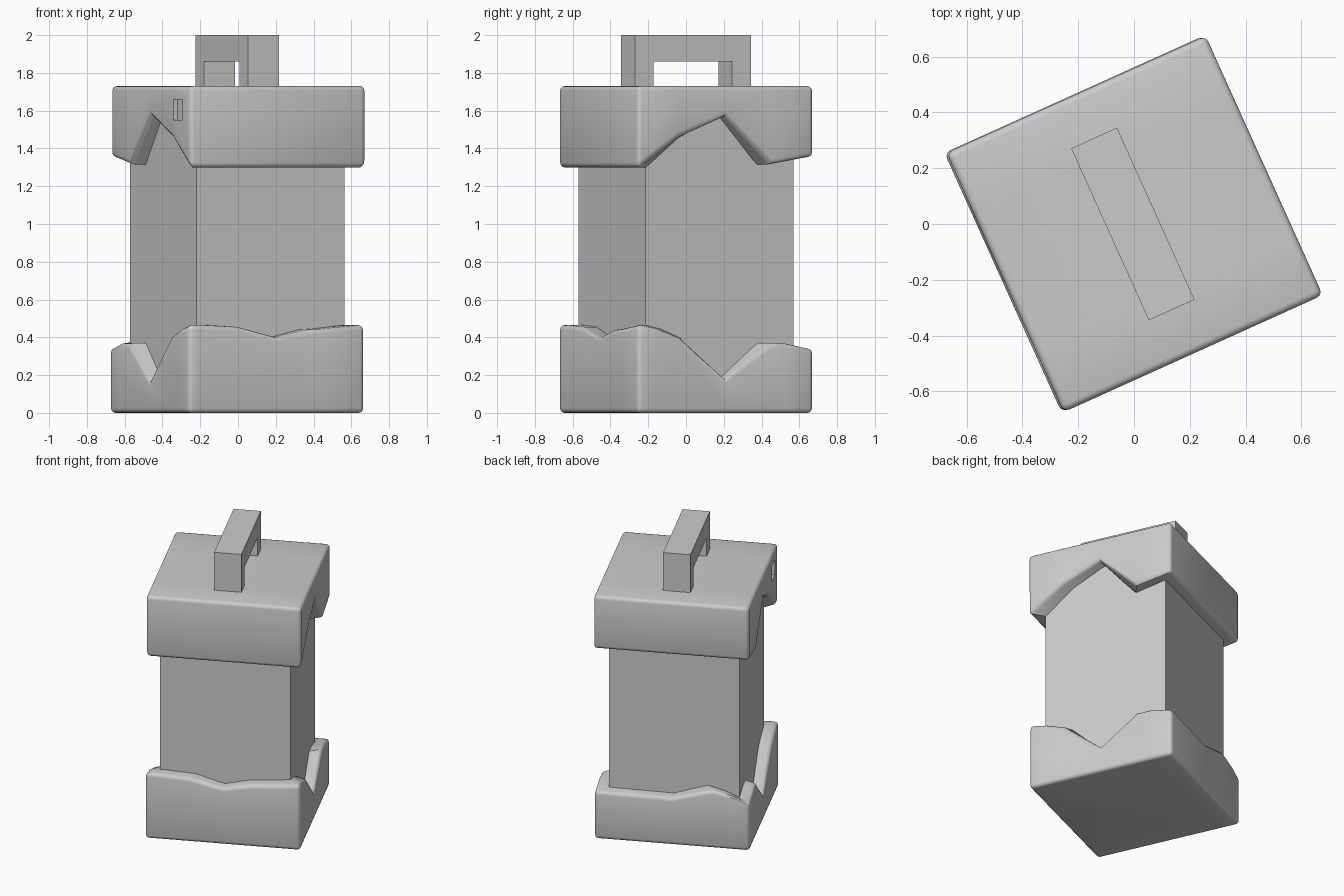
import bpy, bmesh, math
from mathutils import Vector, Matrix

if "Cube" in bpy.data.objects:
    bpy.data.objects.remove(bpy.data.objects["Cube"])

TURN = math.radians(24.3)   # the whole lantern is turned about z
H = 0.51                    # half width of lid and base
CORNERS = [(-H, -H), (H, -H), (H, H), (-H, H)]


def finish(name, bm, shift=0.0):
    bmesh.ops.recalc_face_normals(bm, faces=bm.faces)
    mesh = bpy.data.meshes.new(name)
    bm.to_mesh(mesh)
    bm.free()
    obj = bpy.data.objects.new(name, mesh)
    bpy.context.collection.objects.link(obj)
    obj.matrix_world = Matrix.Translation((shift, 0, 0)) @ Matrix.Rotation(TURN, 4, 'Z')
    return obj


def box(name, size, centre, shift=0.0):
    bm = bmesh.new()
    m = Matrix.Translation(centre) @ Matrix.Diagonal((*size, 1))
    bmesh.ops.create_cube(bm, size=1, matrix=m)
    return finish(name, bm, shift)


def jagged_cap(name, flat_z, sides, shift):
    """Square block: flat on one end, jagged rim (u, z per side) on the other."""
    bm = bmesh.new()
    weight = bm.edges.layers.float.new("bevel_weight_edge")
    pts, corner = [], []
    for i, side in enumerate(sides):
        a, b = Vector(CORNERS[i]), Vector(CORNERS[(i + 1) % 4])
        for u, z in side:
            p = a.lerp(b, u)
            pts.append((p.x, p.y, z))
            corner.append(u == 0)
    n = len(pts)
    rim = [bm.verts.new(p) for p in pts]
    flat = [bm.verts.new((x, y, flat_z)) for x, y, z in pts]
    inner = [bm.verts.new((x * 0.82, y * 0.82, z)) for x, y, z in pts]
    hub = bm.verts.new((0, 0, sum(p[2] for p in pts) / n))
    bm.faces.new(flat)
    for i in range(n):
        j = (i + 1) % n
        bm.faces.new((rim[i], rim[j], flat[j], flat[i]))
        bm.faces.new((rim[i], rim[j], inner[j], inner[i]))
        bm.faces.new((inner[i], inner[j], hub))
    for i in range(n):
        j = (i + 1) % n
        soft = [(rim[i], rim[j]), (flat[i], flat[j])]
        if corner[i]:
            soft.append((rim[i], flat[i]))
        for pair in soft:
            bm.edges.get(pair)[weight] = 1.0
    obj = finish(name, bm, shift)
    bev = obj.modifiers.new("bevel", 'BEVEL')
    bev.limit_method = 'WEIGHT'
    bev.width = 0.024
    bev.segments = 3
    return obj


def apply_and_smooth(obj):
    bpy.ops.object.select_all(action='DESELECT')
    obj.select_set(True)
    bpy.context.view_layer.objects.active = obj
    for m in list(obj.modifiers):
        bpy.ops.object.modifier_apply(modifier=m.name)
    bpy.ops.object.shade_smooth_by_angle(angle=math.radians(32))


# Plain square body
box("body", (0.86, 0.86, 1.5), (0, 0, 0.85), -0.004)

# Base with a broken upper rim: front, right, back, left
base = jagged_cap("base", 0.0, [
    [(0, .465), (.06, .465), (.275, .455), (.5, .40), (.69, .44), (.78, .445)],
    [(0, .465), (.1, .445), (.23, .40), (.5, .18), (.76, .37), (.85, .37)],
    [(0, .34), (.5, .335), (.76, .41), (.9, .38)],
    [(0, .34), (.13, .37), (.24, .37), (.5, .165), (.77, .40), (.9, .445)],
], -0.005)
apply_and_smooth(base)

# Lid with notches on the two sides
lid = jagged_cap("lid", 1.73, [
    [(0, 1.30)],
    [(0, 1.30), (.23, 1.46), (.5, 1.57), (.76, 1.315)],
    [(0, 1.355)],
    [(0, 1.355), (.24, 1.315), (.5, 1.575), (.77, 1.46)],
], 0.002)

# Small slot in the left side of the lid
cutter = box("slot_cutter", (0.05, 0.11, 0.11), (-H, -0.352, 1.605))
cutter.hide_render = True
cut = lid.modifiers.new("slot", 'BOOLEAN')
cut.operation = 'DIFFERENCE'
cut.object = cutter
apply_and_smooth(lid)
bpy.data.objects.remove(cutter)

# Carrying handle: arch profile extruded across its width
bm = bmesh.new()
y0, y1, zb, zi, zt = 0.338, 0.228, 1.72, 1.86, 2.0
arch = [(-y0, zb), (-y0, zt), (y0, zt), (y0, zb),
        (y1, zb), (y1, zi), (-y1, zi), (-y1, zb)]
face = bm.faces.new([bm.verts.new((-0.09, y, z)) for y, z in arch])
out = bmesh.ops.extrude_face_region(bm, geom=[face])
bmesh.ops.translate(bm, vec=(0.18, 0, 0),
                    verts=[g for g in out["geom"] if isinstance(g, bmesh.types.BMVert)])
finish("handle", bm, -0.004)
